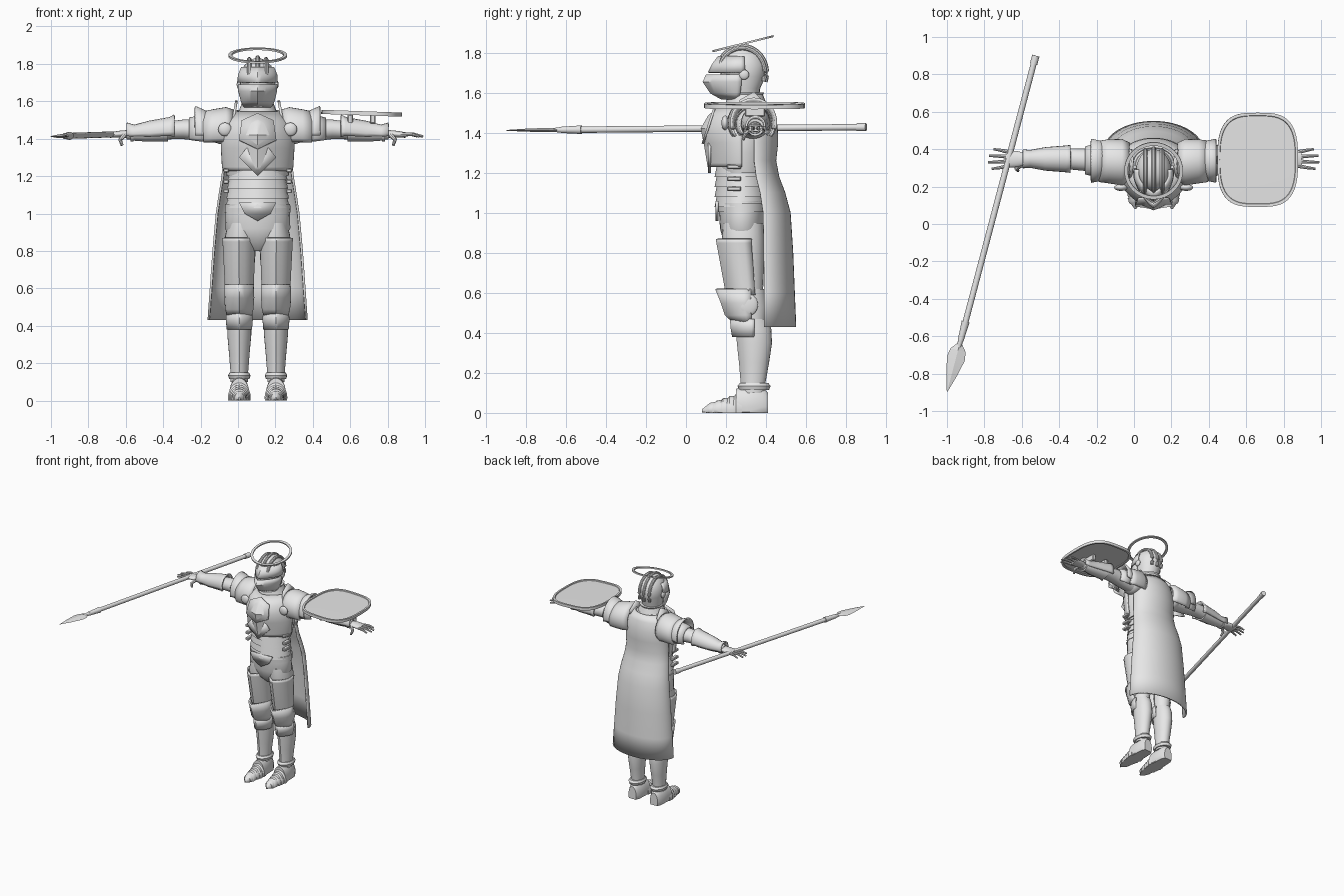
import bpy, bmesh
from math import sin, cos, pi, radians
from mathutils import Vector, Matrix

old = bpy.data.objects.get("Cube")
if old:
    bpy.data.objects.remove(old, do_unlink=True)

CX = 0.105  # body centre line
steel = bpy.data.materials.new("plain steel grey")
steel.use_nodes = True
steel.diffuse_color = (0.8, 0.8, 0.8, 1)
steel.node_tree.nodes["Principled BSDF"].inputs["Base Color"].default_value = (0.8, 0.8, 0.8, 1)


def finish(name, bm, side=0, thick=0, angle=35):
    """Place a part; side -1/1 mirrors it to the model's right/left."""
    s = side or 1
    for v in bm.verts:
        v.co.x = CX + s * v.co.x
    bmesh.ops.recalc_face_normals(bm, faces=bm.faces)
    for f in bm.faces:
        f.smooth = True
    me = bpy.data.meshes.new(name)
    bm.to_mesh(me)
    bm.free()
    me.set_sharp_from_angle(angle=radians(angle))
    me.materials.append(steel)
    prefix = {0: "", 1: "left_", -1: "right_"}[side]
    ob = bpy.data.objects.new(prefix + name, me)
    bpy.context.collection.objects.link(ob)
    if thick:
        m = ob.modifiers.new("thickness", "SOLIDIFY")
        m.thickness = thick
        m.offset = 0
    return ob


def loft(name, secs, axis="Z", side=0, n=24, arc=None, thick=0, keel=0, floor=None):
    """Skin ellipses (position, centre u, v, radius u, v) along an axis.
    keel sharpens the -v half; arc leaves an open shell."""
    bm = bmesh.new()
    a0, a1 = [radians(a) for a in arc] if arc else (0, 2 * pi)
    count = n + 1 if arc else n
    rings = []
    for t, u, v, ru, rv in secs:
        ring = []
        for i in range(count):
            a = a0 + (a1 - a0) * i / n
            c, d = cos(a), sin(a)
            if keel and d < 0:
                d = d * (1 - keel) - keel * (1 - abs(c))
            p, q = u + ru * c, v + rv * d
            if floor is not None:
                q = max(q, floor)
            co = {"Z": (p, q, t), "X": (t, p, q), "Y": (p, t, q)}[axis]
            ring.append(bm.verts.new(co))
        rings.append(ring)
    for r, q in zip(rings, rings[1:]):
        for i in range(n):
            j = (i + 1) % count
            bm.faces.new((r[i], r[j], q[j], q[i]))
    if not arc:
        bm.faces.new(rings[0])
        bm.faces.new(rings[-1])
    return finish(name, bm, side, thick)


def plate(name, pts, matrix, thick, side=0):
    """Flat outline placed by a matrix and thickened."""
    bm = bmesh.new()
    bm.faces.new([bm.verts.new(matrix @ Vector((x, y, 0))) for x, y in pts])
    return finish(name, bm, side, thick)


def tube(name, pts, r, side=0, end=None, n=10):
    """Round bar through points, tapering to end."""
    bm = bmesh.new()
    end = r if end is None else end
    pts = [Vector(p) for p in pts]
    rings = []
    for k, p in enumerate(pts):
        d = (pts[min(k + 1, len(pts) - 1)] - pts[max(k - 1, 0)]).normalized()
        rot = d.to_track_quat("Z", "Y")
        rad = r + (end - r) * k / (len(pts) - 1)
        rings.append([bm.verts.new(p + rot @ Vector((rad * cos(2 * pi * i / n), rad * sin(2 * pi * i / n), 0)))
                      for i in range(n)])
    for a, b in zip(rings, rings[1:]):
        for i in range(n):
            bm.faces.new((a[i], a[i - 1], b[i - 1], b[i]))
    bm.faces.new(rings[0])
    bm.faces.new(rings[-1])
    return finish(name, bm, side)


def ball(name, at, size, side=0):
    bm = bmesh.new()
    m = Matrix.Translation(at) @ Matrix.Diagonal((*size, 1))
    bmesh.ops.create_uvsphere(bm, u_segments=20, v_segments=12, radius=1, matrix=m)
    return finish(name, bm, side)


def box(name, at, size, side=0):
    bm = bmesh.new()
    bmesh.ops.create_cube(bm, size=1, matrix=Matrix.Translation(at) @ Matrix.Diagonal((*size, 1)))
    bmesh.ops.bevel(bm, geom=bm.edges[:], offset=min(size) * 0.2, segments=1, affect="EDGES")
    return finish(name, bm, side)


# Halo: flat ring tilted up towards the back
bm = bmesh.new()
tilt = Matrix.Translation((0, 0.285, 1.845)) @ Matrix.Rotation(radians(14), 4, "X")
section = [(0.157, -0.005), (0.157, 0.005), (0.138, 0.005), (0.138, -0.005)]
loops = [[bm.verts.new(tilt @ Vector((r * cos(2 * pi * i / 48), r * sin(2 * pi * i / 48), h))) for r, h in section]
         for i in range(48)]
for i, b in enumerate(loops):
    for k in range(4):
        bm.faces.new((loops[i - 1][k], loops[i - 1][k - 1], b[k - 1], b[k]))
finish("halo", bm)

# Helmet: skull, visor, brow and crest ridges
loft("helmet_skull", [(1.56, 0, .295, .07, .07), (1.62, 0, .285, .08, .085), (1.68, 0, .285, .094, .112),
                      (1.74, 0, .285, .094, .115), (1.79, 0, .283, .073, .093), (1.82, 0, .28, .04, .058),
                      (1.832, 0, .28, .01, .02)])
loft("visor", [(1.57, 0, .25, .07, .07), (1.6, 0, .25, .085, .125), (1.655, 0, .25, .099, .162),
               (1.69, 0, .25, .101, .145)], keel=.5, arc=(170, 370), thick=.01)
loft("brow", [(1.70, 0, .26, .102, .145), (1.74, 0, .26, .1, .125), (1.78, 0, .265, .083, .1)],
     keel=.4, arc=(165, 375), thick=.012)
for x in (-.045, 0, .045):
    k = 1 - abs(x) * 1.6
    tube("crest_ridge", [(x, .28 + .124 * k * cos(radians(a)), 1.70 + .134 * k * sin(radians(a)))
                         for a in range(-20, 161, 12)], .012)
for s in (-1, 1):
    ball("visor_pivot", (.1, .29, 1.69), (.012, .025, .025), s)
loft("gorget", [(1.5, 0, .3, .13, .12), (1.55, 0, .3, .1, .1), (1.59, 0, .295, .085, .09), (1.6, 0, .295, .09, .095)])

# Torso: breastplate, waist lames, belt and pelvis
loft("back_and_chest", [(1.2, 0, .29, .165, .12), (1.3, 0, .29, .185, .14), (1.42, 0, .3, .19, .14),
                        (1.5, 0, .31, .17, .12), (1.55, 0, .31, .1, .09)], n=32)
loft("breastplate", [(1.23, 0, .28, .178, .165), (1.25, 0, .28, .184, .168), (1.35, 0, .28, .19, .185),
                     (1.42, 0, .28, .19, .2), (1.48, 0, .28, .165, .165), (1.54, 0, .28, .11, .1)],
     keel=.35, arc=(180, 360), n=28, thick=.014)
plate("breastplate_point", [(-.1, .05), (0, -.05), (.1, .05), (.06, .1), (-.06, .1)],
      Matrix.Translation((0, .118, 1.25)) @ Matrix.Rotation(radians(90), 4, "X"), .015)
plate("chest_panel", [(-.1, -.05), (0, -.1), (.1, -.05), (.085, .06), (0, .1), (-.085, .06)],
      Matrix.Translation((0, .115, 1.44)) @ Matrix.Rotation(radians(72), 4, "X"), .012)
for k in range(4):
    z, r = 1.03 + .05 * k, .172 - .004 * k
    loft("waist_lame", [(z, 0, .275, r, .132), (z + .05, 0, .275, r - .012, .122), (z + .06, 0, .275, r - .014, .12)],
         keel=.15)
loft("belt", [(1.005, 0, .28, .176, .125), (1.05, 0, .28, .174, .128)], keel=.1)
loft("pelvis", [(.8, 0, .29, .04, .05), (.85, 0, .285, .13, .095), (.92, 0, .28, .175, .11), (1.0, 0, .28, .172, .115),
                (1.06, 0, .28, .165, .12)])
plate("front_tasset", [(-.1, .04), (-.07, -.02), (0, -.06), (.07, -.02), (.1, .04)],
      Matrix.Translation((0, .155, 1.02)) @ Matrix.Rotation(radians(90), 4, "X"), .015)

# Cape: open shell widening to the hem
loft("cape", [(.43, 0, .39, .262, .155), (.6, 0, .39, .25, .148), (.8, 0, .388, .236, .142), (1.0, 0, .385, .218, .132),
              (1.1, 0, .37, .203, .12), (1.18, 0, .35, .19, .11), (1.26, 0, .34, .18, .105), (1.35, 0, .34, .18, .115),
              (1.43, 0, .34, .175, .112), (1.5, 0, .335, .16, .1), (1.55, 0, .33, .11, .08)],
     arc=(0, 180), n=32, thick=.012)

for s in (-1, 1):
    # Side straps, collar wings and chest discs
    for z in (1.12, 1.17, 1.23):
        box("side_buckle", (.168, .24, z), (.03, .07, .022), s)
    plate("collar_wing", [(-.09, -.04), (.07, -.04), (.08, .01), (.02, .07), (-.05, .03)],
          Matrix.Translation((.125, .32, 1.535)) @ Matrix.Rotation(radians(90), 4, "Z")
          @ Matrix.Rotation(radians(80), 4, "X"), .014, s)
    ball("shoulder_disc", (.175, .195, 1.45), (.036, .018, .036), s)

    # Shoulder: ball, overlapping pauldron shells
    ball("shoulder_joint", (.19, .335, 1.45), (.07, .085, .08), s)
    loft("pauldron", [(.13, .33, 1.45, .1, .1), (.17, .33, 1.45, .118, .113), (.24, .335, 1.445, .112, .106),
                      (.29, .335, 1.44, .105, .1)], "X", s, arc=(-35, 215), thick=.012)
    loft("pauldron_flare", [(.25, .338, 1.44, .095, .09), (.29, .338, 1.445, .103, .105), (.335, .338, 1.45, .112, .12)],
         "X", s, arc=(-15, 195), thick=.012)
    loft("pauldron_lower", [(.27, .34, 1.44, .09, .085), (.32, .34, 1.44, .082, .078), (.365, .34, 1.44, .07, .068)],
         "X", s, arc=(-40, 220), thick=.01)

    # Arm: sleeve, elbow, flared gauntlet
    loft("upper_arm", [(.15, .34, 1.44, .07, .07), (.3, .34, 1.445, .062, .058), (.4, .345, 1.45, .058, .052),
                       (.47, .35, 1.445, .056, .048), (.58, .345, 1.43, .045, .043), (.7, .345, 1.425, .032, .028)],
         "X", s)
    loft("vambrace", [(.445, .348, 1.445, .07, .08), (.47, .348, 1.445, .067, .066), (.58, .348, 1.435, .058, .056),
                      (.66, .348, 1.43, .043, .04), (.70, .348, 1.435, .046, .047)], "X", s, n=12,
         arc=(-25, 205), thick=.01)
    loft("vambrace_under", [(.48, .347, 1.44, .06, .055), (.6, .347, 1.43, .05, .045), (.68, .347, 1.425, .037, .034)],
         "X", s)
    tube("wrist_band", [(.665, .347, 1.427), (.68, .347, 1.427)], .043, s, n=20)
    # Hand with four fingers and a thumb
    loft("palm", [(.68, .347, 1.425, .03, .022), (.73, .347, 1.425, .043, .019), (.79, .347, 1.42, .046, .015)], "X", s)
    for k, length in enumerate((.08, .1, .095, .07)):
        y = .31 + .025 * k
        tube("finger", [(.775, y, 1.422), (.775 + length * .6, y + (k - 1.5) * .006, 1.424),
                        (.785 + length, y + (k - 1.5) * .01, 1.412)], .011, s, .006, 8)
    tube("thumb", [(.71, .315, 1.42), (.735, .295, 1.395), (.725, .285, 1.365)], .014, s, .008, 8)

    # Thigh with angular cuisse
    X = .098
    loft("thigh", [(.5, X, .32, .06, .065), (.6, X, .31, .067, .075), (.75, X - .004, .295, .08, .095),
                   (.88, X - .008, .285, .084, .105), (.95, X - .01, .285, .07, .1)], side=s)
    loft("cuisse", [(.59, X, .3, .072, .09), (.62, X, .295, .073, .095), (.85, X + .002, .27, .083, .112),
                    (.87, X + .002, .27, .085, .115)], side=s, n=12, keel=.3, arc=(150, 390), thick=.012)
    # Knee cop
    loft("knee_cop", [(.45, X, .31, .06, .065), (.49, X, .3, .07, .1), (.55, X, .295, .074, .115),
                      (.62, X, .29, .073, .138)], side=s, n=12, keel=.35, arc=(165, 375), thick=.012)
    ball("knee_wing", (X + .066, .31, .54), (.014, .05, .055), s)
    loft("knee", [(.44, X, .33, .055, .065), (.53, X, .33, .062, .075), (.62, X, .32, .064, .075)], side=s)
    # Greave and ankle
    loft("greave", [(.1, X, .335, .046, .06), (.15, X, .335, .047, .062), (.25, X, .34, .055, .075),
                    (.35, X, .342, .064, .088), (.42, X, .338, .064, .088), (.47, X, .33, .06, .078)],
         side=s, keel=.25)
    loft("greave_top", [(.38, X, .325, .063, .09), (.43, X, .325, .067, .098), (.47, X, .325, .065, .1)],
         side=s, keel=.3, arc=(170, 370), thick=.01)
    loft("ankle_ring", [(.115, X, .34, .054, .075), (.135, X, .34, .06, .083), (.15, X, .34, .052, .07)], side=s)
    # Pointed sabaton made of overlapping lames
    loft("boot_heel", [(.25, X, .03, .055, .09), (.3, X, .03, .054, .1), (.38, X, .03, .05, .1), (.41, X, .03, .035, .07)],
         "Y", s, floor=0)
    for k in range(5):
        y = .25 - .032 * k
        loft("toe_lame", [(y + .03, X, .015, .056 - .005 * k, .08 - .01 * k), (y, X, .015, .061 - .006 * k, .08 - .011 * k),
                          (y - .012, X, .015, .055 - .006 * k, .066 - .01 * k)], "Y", s, floor=0)
    loft("toe_point", [(.14, X, .012, .042, .04), (.11, X, .012, .026, .03), (.08, X, .01, .004, .008)], "Y", s, floor=0)

# Shield: rounded panel with raised rim, lying over the left forearm
bm = bmesh.new()
place = Matrix.Translation((.661 - CX, .343, 1.537)) @ Matrix.Rotation(radians(2), 4, "Y")


def shield_ring(scale, z):
    ring = []
    for i in range(48):
        c, d = cos(2 * pi * i / 48), sin(2 * pi * i / 48)
        p = Vector((abs(c) ** .6 * (1 if c > 0 else -1) * .216 * scale,
                    abs(d) ** .7 * (1 if d > 0 else -1) * .252 * scale, z))
        ring.append(bm.verts.new(place @ p))
    return ring


rings = [shield_ring(*a) for a in ((.5, -.006), (.93, -.006), (.94, -.012), (1, -.012), (1, .01), (.94, .01),
                                   (.93, .003), (.5, .004))]
for a, b in zip(rings, rings[1:]):
    for i in range(48):
        bm.faces.new((a[i], a[i - 1], b[i - 1], b[i]))
bm.faces.new(rings[0])
bm.faces.new(rings[-1])
finish("shield", bm)
for x in (.6, .72):
    box("shield_strap", (x - CX, .345, 1.505), (.03, .1, .05))

# Spear: shaft, butt cap, socket and leaf blade
butt, tip = Vector((-.525 - CX, .9, 1.428)), Vector((-1 - CX, -.9, 1.412))
at = lambda f: butt.lerp(tip, f)
tube("spear_shaft", [at(.01), at(.82)], .016, n=16)
tube("spear_butt", [at(0), at(.025)], .02, n=16)
tube("spear_socket", [at(.79), at(.81), at(.845)], .022, end=.016, n=16)
tube("spear_neck", [at(.84), at(.87)], .016, end=.009, n=16)
bm = bmesh.new()
along = (tip - butt).normalized()
across = along.cross(Vector((0, 0, 1))).normalized()
blade = []
for f, w, h in ((.855, .012, .01), (.875, .042, .011), (.9, .049, .01), (.95, .028, .007), (.998, .002, .002)):
    blade.append([bm.verts.new(at(f) + across * x + Vector((0, 0, z))) for x, z in ((w, 0), (0, h), (-w, 0), (0, -h))])
for a, b in zip(blade, blade[1:]):
    for i in range(4):
        bm.faces.new((a[i], a[i - 1], b[i - 1], b[i]))
bm.faces.new(blade[0])
bm.faces.new(blade[-1])
finish("spear_blade", bm, angle=10)
